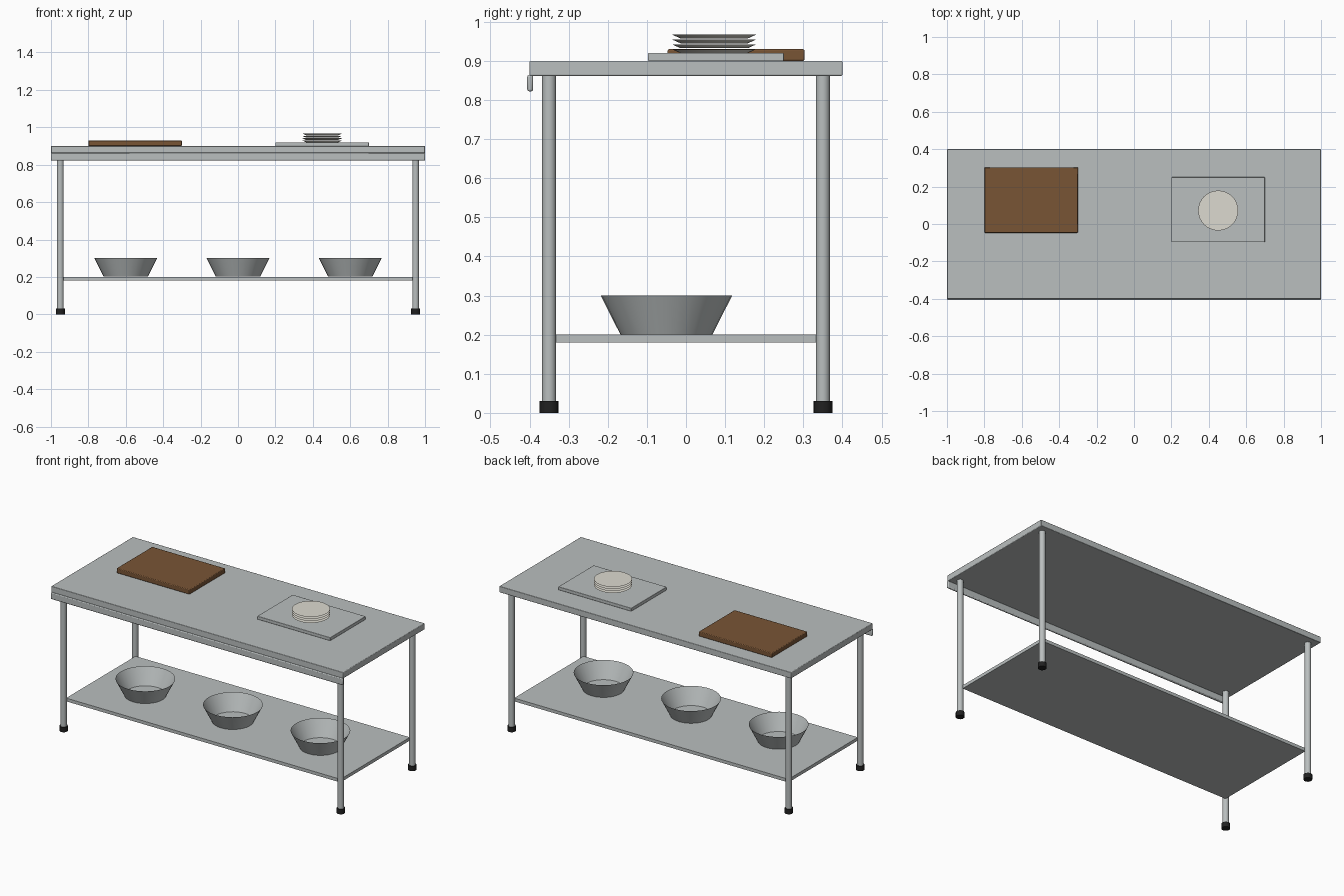
import bpy
import math

default = bpy.data.objects.get("Cube")
if default:
    bpy.data.objects.remove(default, do_unlink=True)


def material(name, rgb):
    m = bpy.data.materials.new(name)
    m.use_nodes = True
    color = (*rgb, 1.0)
    m.diffuse_color = color
    m.node_tree.nodes["Principled BSDF"].inputs["Base Color"].default_value = color
    return m


steel = material("brushed_steel", (0.49, 0.52, 0.52))
wood = material("brown_wood", (0.19, 0.09, 0.036))
china = material("cream_china", (0.72, 0.70, 0.63))
rubber = material("black_rubber", (0.015, 0.015, 0.015))


def finish(obj, name, mat):
    obj.name = name
    obj.data.materials.append(mat)
    bpy.ops.object.shade_smooth_by_angle(angle=math.radians(35))
    return obj


def box(name, mat, x, y, z, bevel=0.0):
    """Box from (low, high) ranges, with optionally rounded edges."""
    bpy.ops.mesh.primitive_cube_add(size=1)
    obj = bpy.context.object
    obj.location = [(a + b) / 2 for a, b in (x, y, z)]
    obj.scale = [b - a for a, b in (x, y, z)]
    bpy.ops.object.transform_apply(location=False, rotation=False, scale=True)
    if bevel:
        mod = obj.modifiers.new("rounded_edges", "BEVEL")
        mod.width = bevel
        mod.segments = 2
    return finish(obj, name, mat)


def cone(name, mat, x, y, z, r_low, r_high, sides=32, open_top=False):
    """Round part standing between two heights."""
    bpy.ops.mesh.primitive_cone_add(
        vertices=sides, radius1=r_low, radius2=r_high, depth=z[1] - z[0],
        location=(x, y, (z[0] + z[1]) / 2))
    obj = bpy.context.object
    if open_top:
        import bmesh
        bm = bmesh.new()
        bm.from_mesh(obj.data)
        top = [f for f in bm.faces if f.normal.z > 0.9]
        bmesh.ops.delete(bm, geom=top, context="FACES_ONLY")
        bm.to_mesh(obj.data)
        bm.free()
    return finish(obj, name, mat)


# Worktop, front rail and lower shelf
box("worktop", steel, (-1, 1), (-0.4, 0.4), (0.862, 0.9), 0.003)
box("front_rail", steel, (-1, 1), (-0.406, -0.391), (0.822, 0.864), 0.005)
box("lower_shelf", steel, (-0.94, 0.94), (-0.34, 0.34), (0.18, 0.2))

# Legs with rubber feet
for side, x in (("right", -0.95), ("left", 0.95)):
    for end, y in (("front", -0.35), ("back", 0.35)):
        cone(f"{end}_{side}_leg", steel, x, y, (0.02, 0.865), 0.018, 0.018, 16)
        cone(f"{end}_{side}_foot", rubber, x, y, (0, 0.03), 0.024, 0.024, 16)

# Open bowls on the shelf
for name, x in (("right", -0.6), ("middle", 0), ("left", 0.6)):
    cone(f"{name}_bowl", steel, x, -0.05, (0.201, 0.3), 0.118, 0.168, 32, True)

# Cutting board and tray on the worktop
box("cutting_board", wood, (-0.8, -0.3), (-0.047, 0.303), (0.9, 0.93), 0.004)
box("tray", steel, (0.2, 0.7), (-0.097, 0.25), (0.9, 0.92), 0.002)

# Stack of flared plates
for i in range(4):
    z = 0.92 + i * 0.0125
    cone(f"plate_{i + 1}", china, 0.45, 0.072, (z, z + 0.0095), 0.086, 0.107)
